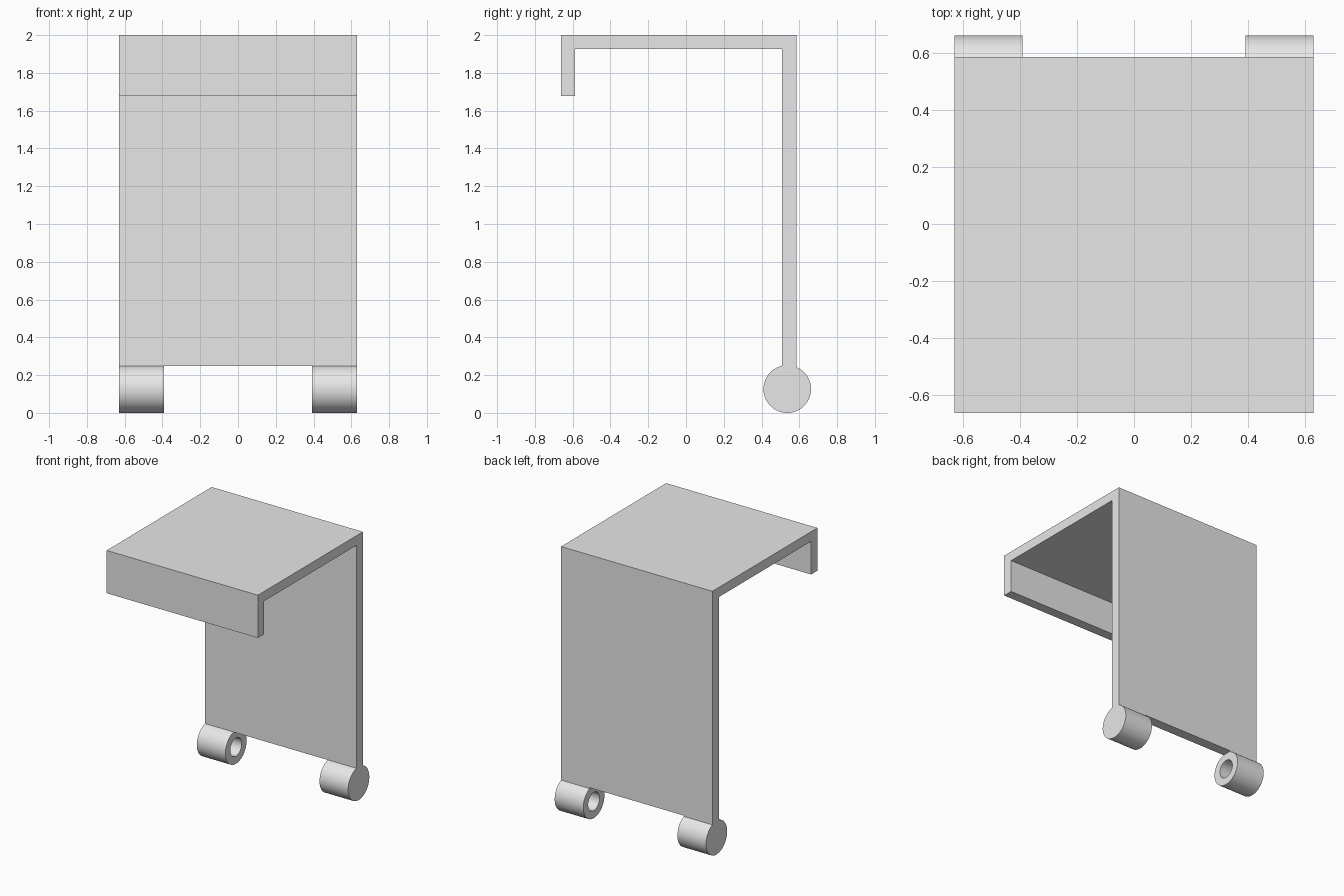
import bpy, bmesh, math

if "Cube" in bpy.data.objects:
    bpy.data.objects.remove(bpy.data.objects["Cube"], do_unlink=True)

grey = bpy.data.materials.new("light grey")
grey.use_nodes = True
grey.diffuse_color = (0.8, 0.8, 0.8, 1)
grey.node_tree.nodes["Principled BSDF"].inputs["Base Color"].default_value = (0.8, 0.8, 0.8, 1)

HALF_W = 0.63          # half width of the panel
ROLL_Y, ROLL_R = 0.536, 0.126
BACK_IN, BACK_OUT = 0.509, 0.586
PANEL_Z = 0.248        # lower edge of the back panel


def make_object(name, bm):
    bmesh.ops.recalc_face_normals(bm, faces=bm.faces)
    mesh = bpy.data.meshes.new(name)
    bm.to_mesh(mesh)
    bm.free()
    mesh.materials.append(grey)
    obj = bpy.data.objects.new(name, mesh)
    bpy.context.collection.objects.link(obj)
    return obj


def loop_at(bm, x, points):
    verts = [bm.verts.new((x, y, z)) for y, z in points]
    return verts, [bm.edges.new((verts[i - 1], verts[i])) for i in range(len(verts))]


def wall(bm, a, b):
    for i in range(len(a)):
        bm.faces.new((a[i - 1], a[i], b[i], b[i - 1]))


def circle(radius, start=0, end=math.tau, count=64):
    return [(ROLL_Y + radius * math.cos(start + (end - start) * i / count),
             ROLL_R + radius * math.sin(start + (end - start) * i / count))
            for i in range(count)]


# Folded panel: back, top and front lip as one bent sheet
profile = [(BACK_OUT, PANEL_Z), (BACK_OUT, 2), (-0.663, 2), (-0.663, 1.678),
           (-0.588, 1.678), (-0.588, 1.927), (BACK_IN, 1.927), (BACK_IN, PANEL_Z)]
bm = bmesh.new()
left, _ = loop_at(bm, HALF_W, profile)
right, _ = loop_at(bm, -HALF_W, profile)
wall(bm, left, right)
bm.faces.new(left)
bm.faces.new(right)
make_object("folded_panel", bm)


# Rollers: closed outside, blind bore on the inside, with a neck into the panel
def roller(name, side):
    bm = bmesh.new()
    a = math.acos((BACK_OUT - ROLL_Y) / ROLL_R)
    b = math.acos((BACK_IN - ROLL_Y) / ROLL_R)
    outline = circle(ROLL_R, b, a + math.tau)
    outline.append((BACK_OUT, ROLL_R + ROLL_R * math.sin(a)))
    outline += [(BACK_OUT, PANEL_Z), (BACK_IN, PANEL_Z)]
    outer, _ = loop_at(bm, side * HALF_W, outline)
    inner, rim = loop_at(bm, side * 0.392, outline)
    mouth, mouth_rim = loop_at(bm, side * 0.392, circle(0.068))
    floor, _ = loop_at(bm, side * 0.55, circle(0.068))
    wall(bm, outer, inner)
    wall(bm, mouth, floor)
    bm.faces.new(outer)
    bm.faces.new(floor)
    bmesh.ops.triangle_fill(bm, edges=rim + mouth_rim, use_beauty=True)
    obj = make_object(name, bm)
    bpy.ops.object.select_all(action="DESELECT")
    obj.select_set(True)
    bpy.context.view_layer.objects.active = obj
    bpy.ops.object.shade_smooth_by_angle(angle=math.radians(30))


roller("left_roller", 1)
roller("right_roller", -1)
